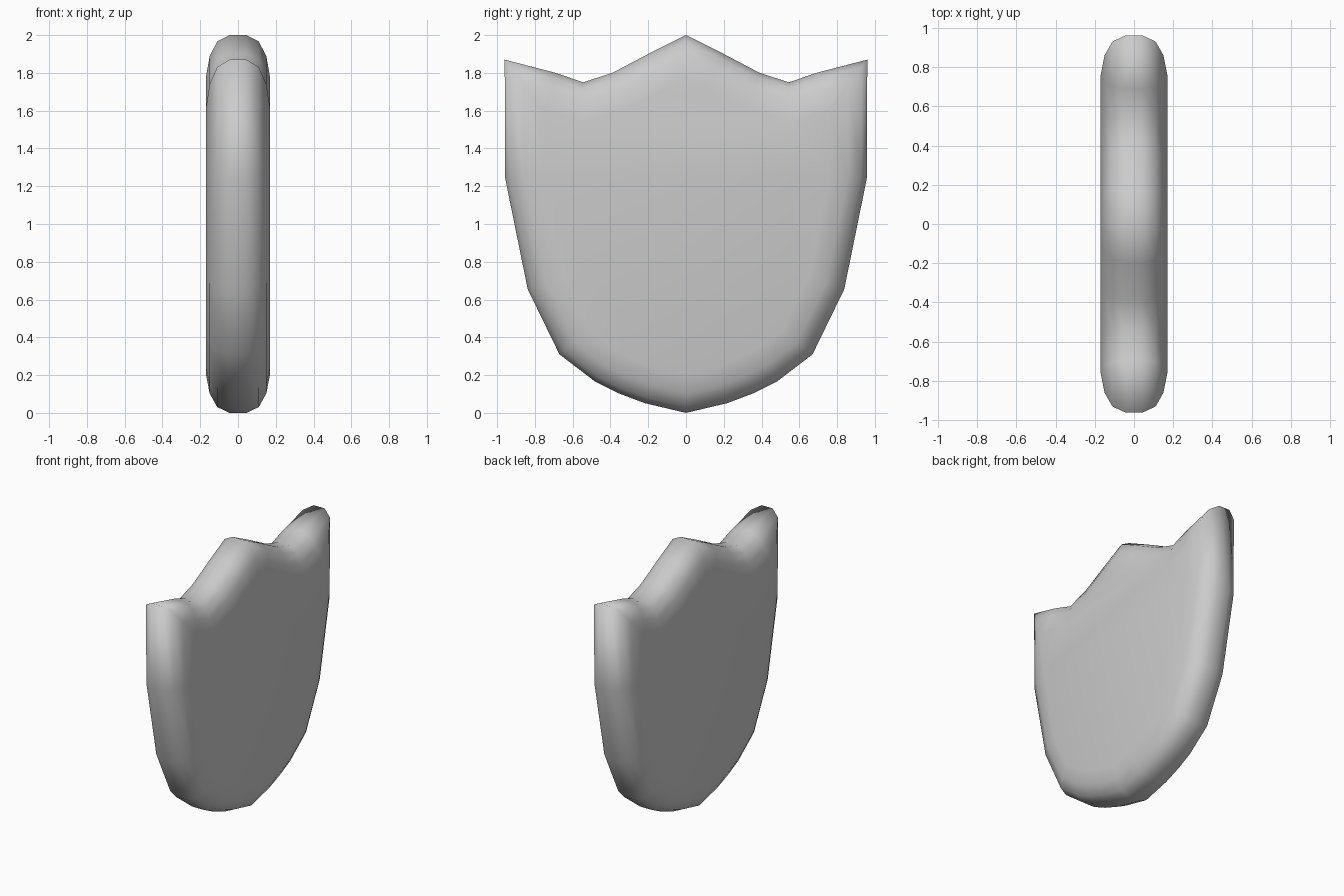
import bpy, bmesh
from mathutils import Vector

if "Cube" in bpy.data.objects:
    bpy.data.objects.remove(bpy.data.objects["Cube"])

# Right half of the shield outline (y, z), from top peak to bottom tip
half = [(0, 2.0), (0.2, 1.9), (0.39, 1.8), (0.545, 1.75), (0.69, 1.8), (0.96, 1.87),
        (0.957, 1.24), (0.838, 0.655), (0.67, 0.31), (0.48, 0.165), (0.36, 0.105),
        (0.22, 0.052), (0, 0)]
outline = [Vector(p) for p in half + [(-y, z) for y, z in half[-2:0:-1]]]

# Rounded rim: (x, inset from outline)
rim = [(0.17, 0.2), (0.15, 0.1), (0.11, 0.03), (0.045, 0.0)]
layers = rim + [(-x, d) for x, d in reversed(rim)]


def inset(points, d):
    """Move a clockwise outline inward by d with mitred corners."""
    result = []
    for i, p in enumerate(points):
        a = (p - points[i - 1]).normalized()
        b = (points[(i + 1) % len(points)] - p).normalized()
        na, nb = Vector((a.y, -a.x)), Vector((b.y, -b.x))
        result.append(p + (na + nb) * d / (1 + na.dot(nb)))
    return result


# Shield body: stacked rings joined by quads, with flat faces on both sides
bm = bmesh.new()
rings = [[bm.verts.new((x, p.x, p.y)) for p in inset(outline, d)] for x, d in layers]
n = len(outline)
for r, s in zip(rings, rings[1:]):
    for i in range(n):
        j = (i + 1) % n
        bm.faces.new((r[i], r[j], s[j], s[i]))
bm.faces.new(rings[0])
bm.faces.new(rings[-1])
bmesh.ops.recalc_face_normals(bm, faces=bm.faces)
for f in bm.faces:
    f.smooth = True

mesh = bpy.data.meshes.new("shield")
bm.to_mesh(mesh)
bm.free()
bpy.context.collection.objects.link(bpy.data.objects.new("shield", mesh))
